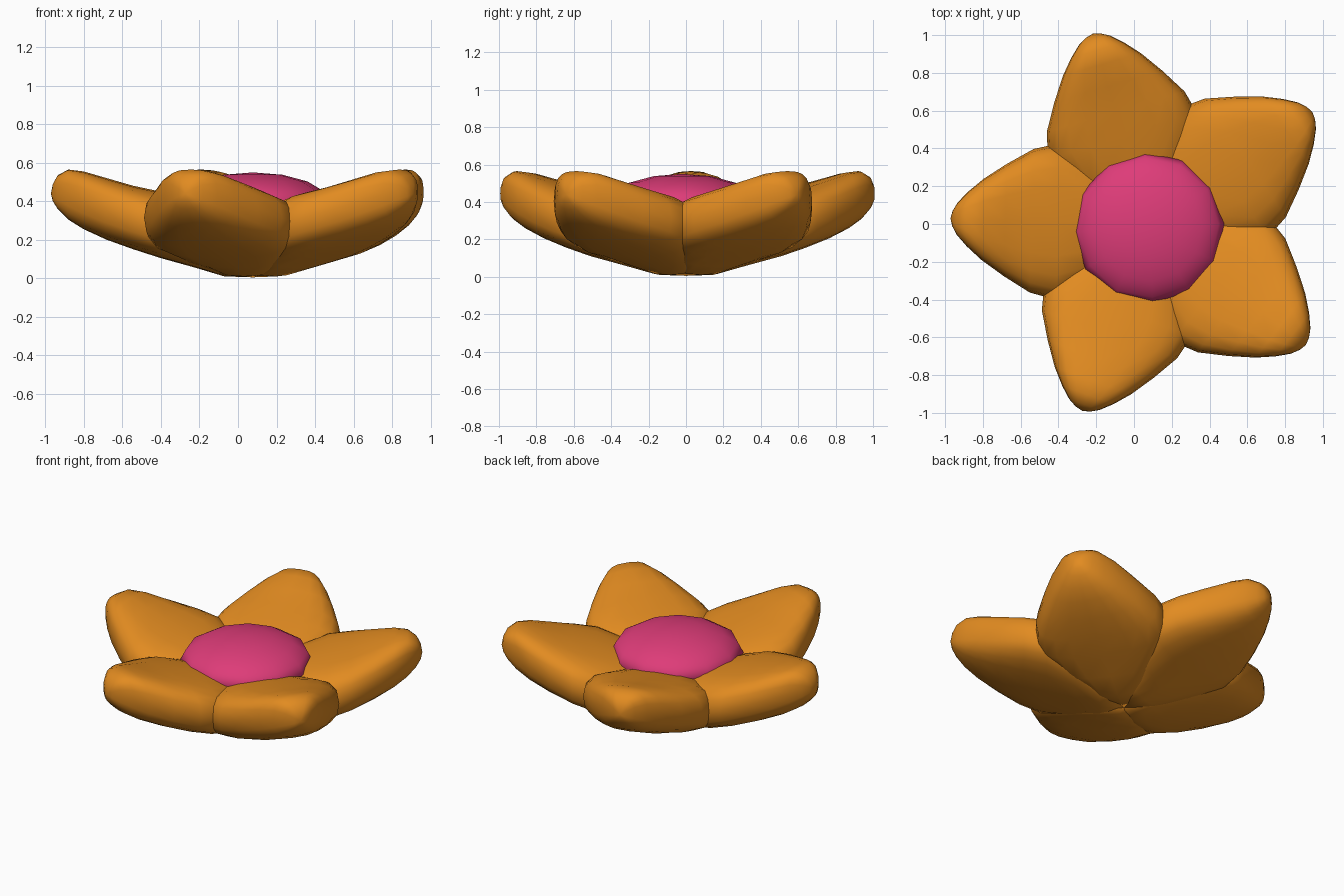
import bpy, bmesh
from math import sin, cos, pi, radians, copysign
from mathutils import Matrix

if "Cube" in bpy.data.objects:
    bpy.data.objects.remove(bpy.data.objects["Cube"])

CENTRE = (0.078, 0.0, 0.0)


def material(name, rgb):
    m = bpy.data.materials.new(name)
    m.diffuse_color = (*rgb, 1)
    m.use_nodes = True
    m.node_tree.nodes["Principled BSDF"].inputs["Base Color"].default_value = m.diffuse_color
    return m


def finish(bm, name, mat, matrix):
    bmesh.ops.recalc_face_normals(bm, faces=bm.faces)
    for f in bm.faces:
        f.smooth = True
    me = bpy.data.meshes.new(name)
    bm.to_mesh(me)
    bm.free()
    me.materials.append(mat)
    ob = bpy.data.objects.new(name, me)
    ob.matrix_world = matrix
    bpy.context.collection.objects.link(ob)
    return ob


orange = material("petal_orange", (0.76, 0.26, 0.015))
pink = material("centre_pink", (0.73, 0.045, 0.19))

# Petal sections: distance from centre, half width, top z, bottom z
SECTIONS = [
    (0.00, 0.06, 0.30, 0.005), (0.15, 0.21, 0.36, 0.01),
    (0.30, 0.33, 0.40, 0.055), (0.48, 0.415, 0.45, 0.105),
    (0.62, 0.38, 0.48, 0.15), (0.76, 0.297, 0.52, 0.20),
    (0.88, 0.215, 0.555, 0.255), (0.96, 0.145, 0.565, 0.305),
    (1.015, 0.085, 0.535, 0.36), (1.04, 0.04, 0.49, 0.40),
]
N = 20


def soft(c, power=0.7):
    return copysign(abs(c) ** power, c)


# Five plump petals, rising outwards
def petal(name, angle):
    bm = bmesh.new()
    rings = []
    for u, w, top, bot in SECTIONS:
        mid, h = (top + bot) / 2, (top - bot) / 2
        rings.append([bm.verts.new((u, w * soft(cos(a)), mid + h * soft(sin(a))))
                      for a in (2 * pi * i / N for i in range(N))])
    for r0, r1 in zip(rings, rings[1:]):
        for i in range(N):
            j = (i + 1) % N
            bm.faces.new((r0[i], r0[j], r1[j], r1[i]))
    bm.faces.new(rings[0])
    tip = bm.verts.new((1.05, 0, 0.44))
    for i in range(N):
        bm.faces.new((rings[-1][i], rings[-1][(i + 1) % N], tip))
    finish(bm, name, orange,
           Matrix.Translation(CENTRE) @ Matrix.Rotation(radians(angle), 4, 'Z'))


for k in range(5):
    petal(f"petal_{k + 1}", 34.4 + 72 * k)

# Low domed flower centre with twelve sides
bm = bmesh.new()
bmesh.ops.create_uvsphere(bm, u_segments=12, v_segments=8, radius=1)
finish(bm, "flower_centre", pink,
       Matrix.Translation((0.078, -0.02, 0.39))
       @ Matrix.Rotation(radians(3), 4, 'Z')
       @ Matrix.Diagonal((0.4, 0.4, 0.16, 1)))
